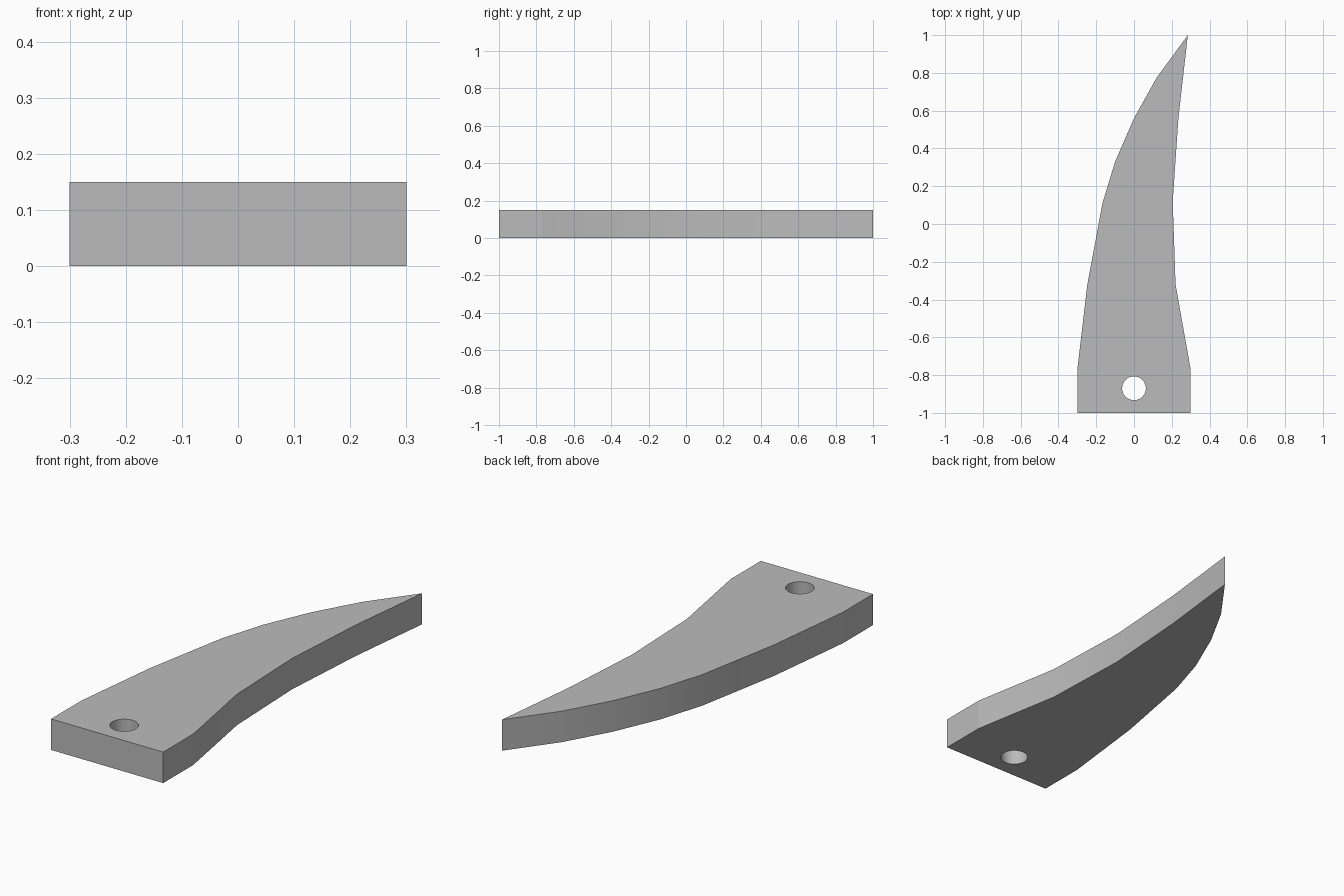
import bpy
import bmesh
from math import cos, sin, pi, radians

THICKNESS = 0.15
HOLE_Y, HOLE_RADIUS, HOLE_SIDES = -0.87, 0.063, 32
SHOULDER_Y = -0.77

cube = bpy.data.objects.get("Cube")
if cube:
    bpy.data.objects.remove(cube, do_unlink=True)

# Flat colour
grey = bpy.data.materials.new("plain grey")
grey.use_nodes = True
colour = (0.5, 0.5, 0.5, 1)
grey.diffuse_color = colour
grey.node_tree.nodes["Principled BSDF"].inputs["Base Color"].default_value = colour

# Curved blade outline, anticlockwise from the square heel
outline = [
    (-0.3, -1), (0.3, -1), (0.3, SHOULDER_Y),
    (0.22, -0.32), (0.205, 0.12), (0.235, 0.56), (0.285, 1),
    (0.12, 0.775), (0, 0.56), (-0.1, 0.33), (-0.167, 0.11),
    (-0.247, -0.32), (-0.3, SHOULDER_Y),
]
hole = [(HOLE_RADIUS * cos(2 * pi * i / HOLE_SIDES),
         HOLE_Y + HOLE_RADIUS * sin(2 * pi * i / HOLE_SIDES))
        for i in range(HOLE_SIDES)]


def add_loop(bm, points):
    verts = [bm.verts.new((x, y, 0)) for x, y in points]
    return [bm.edges.new((v, verts[(i + 1) % len(verts)]))
            for i, v in enumerate(verts)]


# Fill the outline around the hole, then extrude it upward
bm = bmesh.new()
edges = add_loop(bm, outline) + add_loop(bm, hole)
bmesh.ops.triangle_fill(bm, edges=edges, use_beauty=True, use_dissolve=False)
base = bm.faces[:]
extruded = bmesh.ops.extrude_face_region(bm, geom=base, use_keep_orig=True)
top_verts = [g for g in extruded["geom"] if isinstance(g, bmesh.types.BMVert)]
bmesh.ops.translate(bm, verts=top_verts, vec=(0, 0, THICKNESS))
bmesh.ops.recalc_face_normals(bm, faces=bm.faces[:])

# Smooth walls, with crisp rims and shoulder creases
for face in bm.faces:
    face.smooth = abs(face.normal.z) < 0.5
for edge in bm.edges:
    at_shoulder = all(abs(v.co.y - SHOULDER_Y) < 0.001 and abs(v.co.x) > 0.2
                      for v in edge.verts)
    edge.smooth = not at_shoulder and edge.calc_face_angle(pi) < radians(30)

mesh = bpy.data.meshes.new("curved_blade")
bm.to_mesh(mesh)
bm.free()
mesh.materials.append(grey)
blade = bpy.data.objects.new("curved_blade", mesh)
bpy.context.collection.objects.link(blade)
